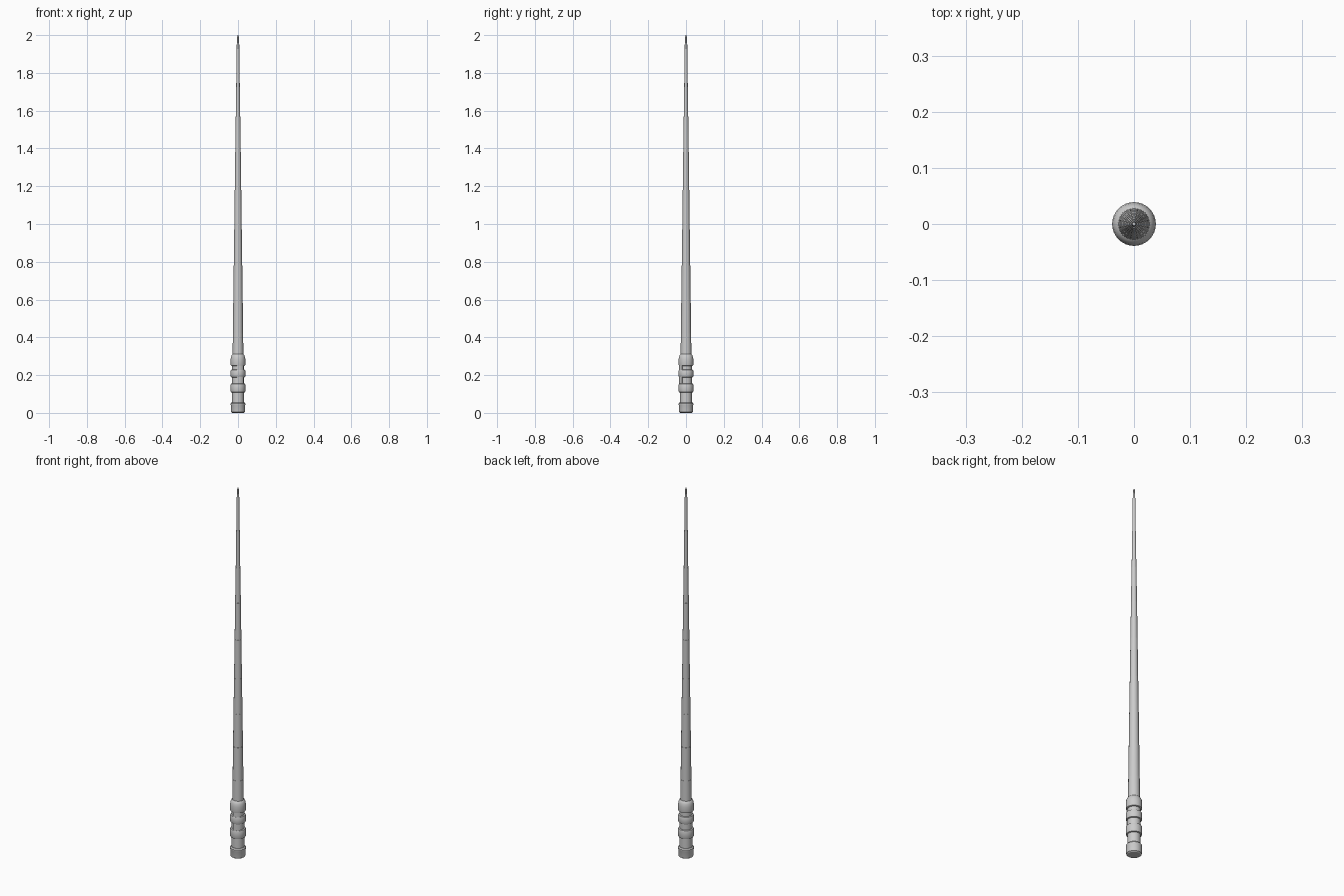
import bpy, bmesh, math

if "Cube" in bpy.data.objects:
    bpy.data.objects.remove(bpy.data.objects["Cube"])


def finish(name, bm):
    bmesh.ops.remove_doubles(bm, verts=bm.verts, dist=1e-6)
    bmesh.ops.recalc_face_normals(bm, faces=bm.faces)
    me = bpy.data.meshes.new(name)
    bm.to_mesh(me)
    bm.free()
    ob = bpy.data.objects.new(name, me)
    bpy.context.collection.objects.link(ob)
    bpy.ops.object.select_all(action='DESELECT')
    ob.select_set(True)
    bpy.context.view_layer.objects.active = ob
    bpy.ops.object.shade_smooth_by_angle(angle=math.radians(30))
    return ob


def lathe(name, profile, sides=32):
    """Revolve (radius, z) points about z and cap the ends."""
    bm = bmesh.new()
    rings = []
    for r, z in profile:
        rings.append([bm.verts.new((r * math.cos(2 * math.pi * i / sides),
                                    r * math.sin(2 * math.pi * i / sides), z))
                      for i in range(sides)])
    for a, b in zip(rings, rings[1:]):
        for i in range(sides):
            j = (i + 1) % sides
            bm.faces.new((a[i], a[j], b[j], b[i]))
    bm.faces.new(rings[0][::-1])
    bm.faces.new(rings[-1])
    return finish(name, bm)


def arc_block(name, a0, a1, r0, r1, z0, z1, steps=10):
    """Curved block following the grip between two angles."""
    bm = bmesh.new()
    loops = []
    for i in range(steps + 1):
        a = math.radians(a0 + (a1 - a0) * i / steps)
        loops.append([bm.verts.new((r * math.cos(a), r * math.sin(a), z))
                      for r, z in ((r0, z0), (r1, z0), (r1, z1), (r0, z1))])
    for p, q in zip(loops, loops[1:]):
        for k in range(4):
            m = (k + 1) % 4
            bm.faces.new((p[k], p[m], q[m], q[k]))
    bm.faces.new(loops[0])
    bm.faces.new(loops[-1][::-1])
    return finish(name, bm)


def collar(name, z0, z1, r, bevel=0.006):
    return lathe(name, [(r - bevel, z0), (r - bevel * 0.3, z0 + bevel * 0.3),
                        (r, z0 + bevel), (r, z1 - bevel),
                        (r - bevel * 0.3, z1 - bevel * 0.3), (r - bevel, z1)])


# Grip core
lathe("grip_core", [(0.031, 0.03), (0.031, 0.27)])

# Pommel with a groove
lathe("pommel", [(0.030, 0.0), (0.036, 0.004), (0.038, 0.01), (0.038, 0.040),
                 (0.039, 0.042), (0.039, 0.050), (0.034, 0.056)])

# Grip rings
collar("lower_ring", 0.108, 0.156, 0.039)
collar("middle_ring", 0.188, 0.229, 0.039)
lathe("upper_ring", [(0.034, 0.249), (0.038, 0.251), (0.039, 0.255),
                     (0.039, 0.283), (0.037, 0.297), (0.032, 0.308), (0.028, 0.311)])

# Raised bridges joining the rings on the front
arc_block("lower_bridge", -98, -38, 0.028, 0.0365, 0.15, 0.195)
arc_block("upper_bridge", -98, -38, 0.028, 0.0365, 0.222, 0.256)

# Telescoping shaft: tapering tubes with a small step at each joint
joints = [0.30, 0.42, 0.60, 0.78, 0.97, 1.18, 1.38, 1.57, 1.77, 1.95]
radii = [0.0285, 0.0265, 0.0242, 0.0218, 0.0192, 0.0165, 0.0140, 0.0112, 0.0082]
shaft = []
for i, r in enumerate(radii):
    nxt = radii[i + 1] if i + 1 < len(radii) else 0.0062
    shaft += [(r, joints[i]), (nxt + 0.0008, joints[i + 1])]
lathe("shaft", shaft, 24)

# Tip
lathe("tip", [(0.0062, 1.945), (0.005, 1.962), (0.0045, 1.99), (0.003, 2.0)], 16)
